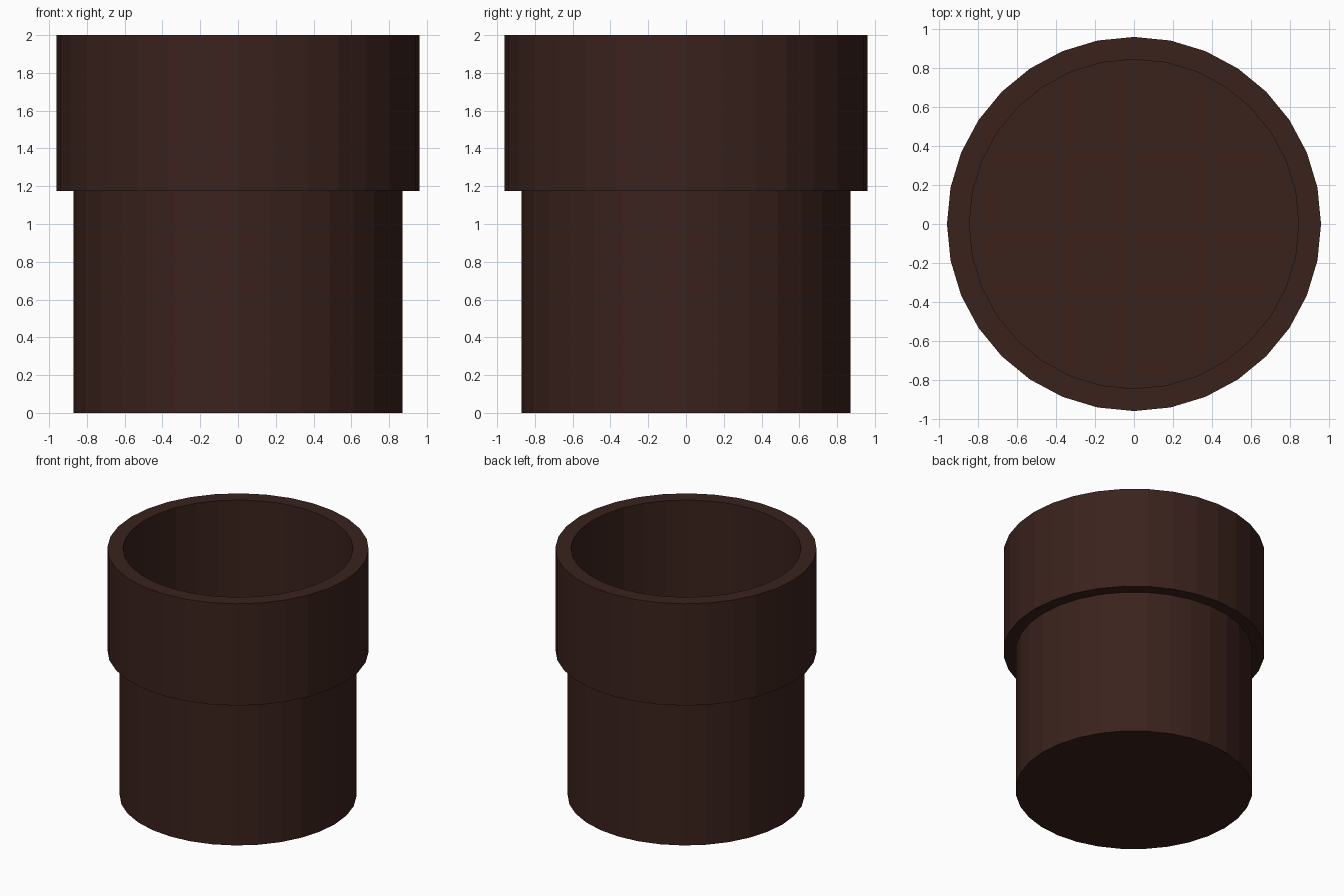
import bpy, bmesh
from math import cos, sin, pi

if "Cube" in bpy.data.objects:
    bpy.data.objects.remove(bpy.data.objects["Cube"])

SIDES = 32
# Outline (radius, height): base, body, collar, rim, inner wall, inner floor
PROFILE = [(0.87, 0.0), (0.87, 1.175), (0.96, 1.175), (0.96, 2.0),
           (0.845, 2.0), (0.845, 0.06)]

# Pot, turned from the outline
bm = bmesh.new()
rings = [[bm.verts.new((r * cos(2 * pi * i / SIDES), r * sin(2 * pi * i / SIDES), z))
          for i in range(SIDES)] for r, z in PROFILE]
for low, high in zip(rings, rings[1:]):
    for i in range(SIDES):
        j = (i + 1) % SIDES
        bm.faces.new((low[i], low[j], high[j], high[i]))

# Underside and inner floor
bm.faces.new(rings[0][::-1])
bm.faces.new(rings[-1])
bmesh.ops.recalc_face_normals(bm, faces=bm.faces)

mesh = bpy.data.meshes.new("flower_pot")
bm.to_mesh(mesh)
bm.free()
pot = bpy.data.objects.new("flower_pot", mesh)
bpy.context.collection.objects.link(pot)

# Dark brown clay
clay = bpy.data.materials.new("dark_brown_clay")
clay.diffuse_color = (0.042, 0.016, 0.012, 1)
clay.use_nodes = True
clay.node_tree.nodes["Principled BSDF"].inputs["Base Color"].default_value = clay.diffuse_color
mesh.materials.append(clay)
